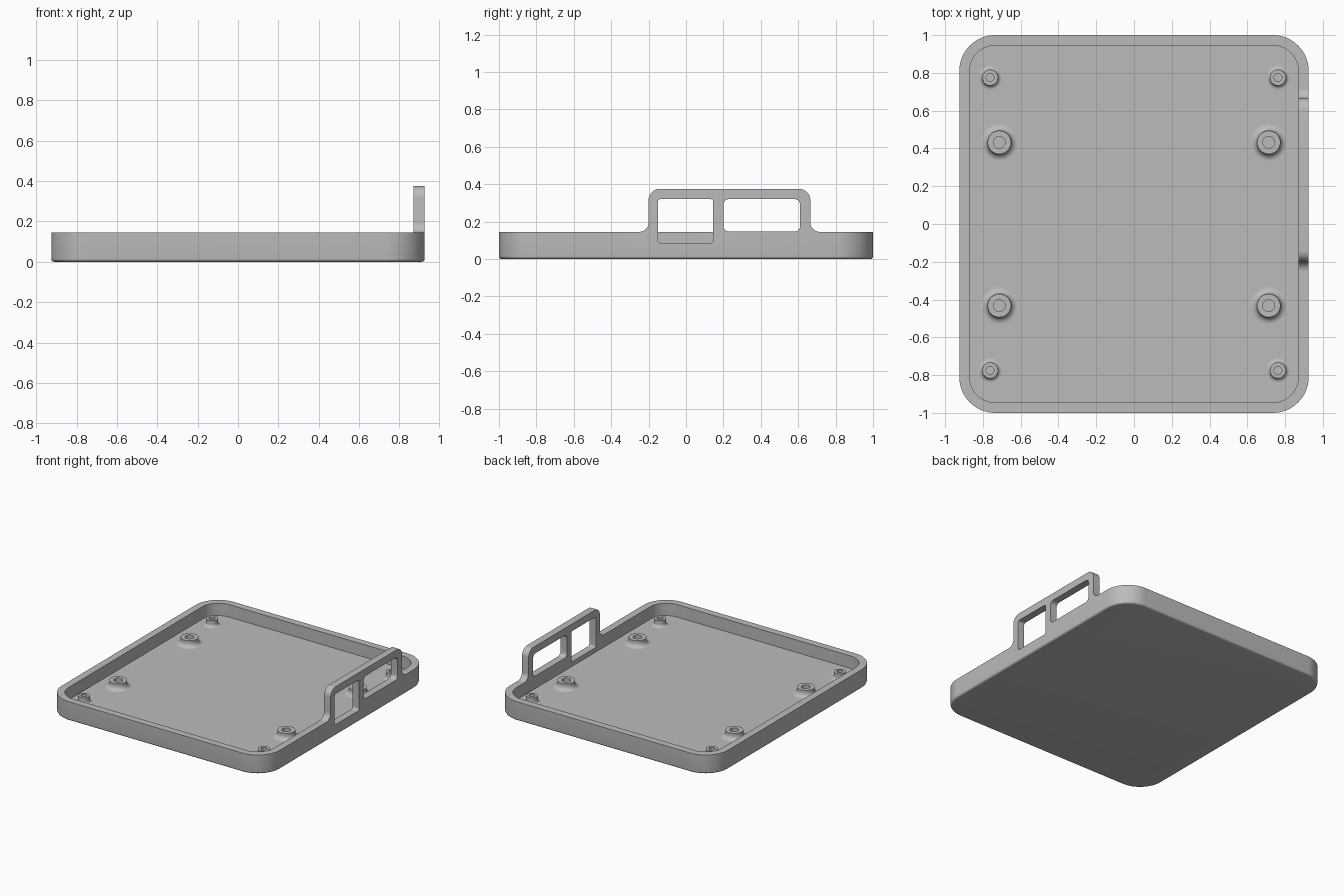
import bpy, bmesh
from math import pi, sin, cos, radians

if "Cube" in bpy.data.objects:
    bpy.data.objects.remove(bpy.data.objects["Cube"], do_unlink=True)

HX, HY, RIM, FLOOR, WALL = 0.925, 1.0, 0.145, 0.05, 0.055
CORNER, EDGE = 0.19, 0.015

plastic = bpy.data.materials.new("grey plastic")
plastic.use_nodes = True
grey = (0.5, 0.5, 0.5, 1)
plastic.diffuse_color = grey
plastic.node_tree.nodes["Principled BSDF"].inputs["Base Color"].default_value = grey


def make(name, bm):
    bmesh.ops.recalc_face_normals(bm, faces=bm.faces)
    mesh = bpy.data.meshes.new(name)
    bm.to_mesh(mesh)
    bm.free()
    mesh.materials.append(plastic)
    ob = bpy.data.objects.new(name, mesh)
    bpy.context.collection.objects.link(ob)
    return ob


def activate(ob):
    bpy.ops.object.select_all(action='DESELECT')
    ob.select_set(True)
    bpy.context.view_layer.objects.active = ob


def smooth(ob):
    activate(ob)
    bpy.ops.object.shade_smooth_by_angle(angle=radians(35))


def arc(cx, cy, r, start, end, n=10):
    angles = [radians(start + (end - start) * i / n) for i in range(n + 1)]
    return [(cx + r * cos(a), cy + r * sin(a)) for a in angles]


def rounded_rect(x0, x1, y0, y1, r, n=10):
    return (arc(x1 - r, y1 - r, r, 0, 90, n) + arc(x0 + r, y1 - r, r, 90, 180, n)
            + arc(x0 + r, y0 + r, r, 180, 270, n) + arc(x1 - r, y0 + r, r, 270, 360, n))


def side_plate(name, outline, x0, x1):
    """Extrude a (y, z) outline along x."""
    bm = bmesh.new()
    face = bm.faces.new([bm.verts.new((x0, y, z)) for y, z in outline])
    out = bmesh.ops.extrude_face_region(bm, geom=[face])
    verts = [g for g in out["geom"] if isinstance(g, bmesh.types.BMVert)]
    bmesh.ops.translate(bm, verts=verts, vec=(x1 - x0, 0, 0))
    return make(name, bm)


def cut(ob, cutter):
    mod = ob.modifiers.new("cut", 'BOOLEAN')
    mod.operation = 'DIFFERENCE'
    mod.solver = 'EXACT'
    mod.object = cutter
    activate(ob)
    bpy.ops.object.modifier_apply(modifier=mod.name)


# Tray: rounded rings lofted from the underside, over the rim, to the floor
def tray():
    bm = bmesh.new()
    levels = [(EDGE - x, z) for x, z in arc(0, EDGE, EDGE, 270, 360, 5)]
    levels += [(0, RIM), (WALL, RIM), (WALL, FLOOR)]
    rings = []
    for inset, z in levels:
        pts = rounded_rect(inset - HX, HX - inset, inset - HY, HY - inset, CORNER - inset, 16)
        rings.append([bm.verts.new((x, y, z)) for x, y in pts])
    for a, b in zip(rings, rings[1:]):
        for i in range(len(a)):
            j = (i + 1) % len(a)
            bm.faces.new((a[i], a[j], b[j], b[i]))
    bm.faces.new(rings[0])
    bm.faces.new(rings[-1])
    return make("tray", bm)


# Connector frame: upright plate flaring into the rim at both ends
Y0, Y1, TOP, FLARE, ROUND = -0.2, 0.665, 0.375, 0.05, 0.06
outline = (arc(Y0 - FLARE, RIM + FLARE, FLARE, 270, 360)
           + arc(Y0 + ROUND, TOP - ROUND, ROUND, 180, 90)
           + arc(Y1 - ROUND, TOP - ROUND, ROUND, 90, 0)
           + arc(Y1 + FLARE, RIM + FLARE, FLARE, 180, 270))
base = tray()
frame = side_plate("connector_frame", outline, HX - WALL, HX)

# Window openings, the taller one also notching the tray wall
tall = side_plate("tall_window_cutter", rounded_rect(-0.15, 0.145, 0.085, 0.32, 0.015), 0.8, 1)
wide = side_plate("wide_window_cutter", rounded_rect(0.2, 0.61, RIM + 0.001, 0.32, 0.03), 0.8, 1)
cut(base, tall)
cut(frame, tall)
cut(frame, wide)
for cutter in (tall, wide):
    bpy.data.objects.remove(cutter, do_unlink=True)
smooth(base)
smooth(frame)


# Standoffs: lathed posts with a flared foot and a blind screw hole
def standoff(name, x, y, r, hole, flare, top=0.1):
    bm = bmesh.new()
    profile = arc(r + flare, FLOOR + flare, flare, 270, 180, 8)
    profile += [(r, top), (hole, top), (hole, FLOOR + 0.003), (0, FLOOR + 0.003)]
    verts = [bm.verts.new((px, 0, pz)) for px, pz in profile]
    edges = [bm.edges.new(pair) for pair in zip(verts, verts[1:])]
    bmesh.ops.spin(bm, geom=verts + edges, cent=(0, 0, 0), axis=(0, 0, 1),
                   angle=2 * pi, steps=40)
    bmesh.ops.remove_doubles(bm, verts=bm.verts, dist=0.0002)
    ob = make(name, bm)
    ob.location = (x, y, 0)
    smooth(ob)


for side, sx in (("left", 1), ("right", -1)):
    for end, sy in (("front", -1), ("back", 1)):
        standoff(f"large_standoff_{end}_{side}", sx * 0.713, sy * 0.432, 0.062, 0.031, 0.035)
        standoff(f"small_standoff_{end}_{side}", sx * 0.762, sy * 0.775, 0.042, 0.021, 0.022)
